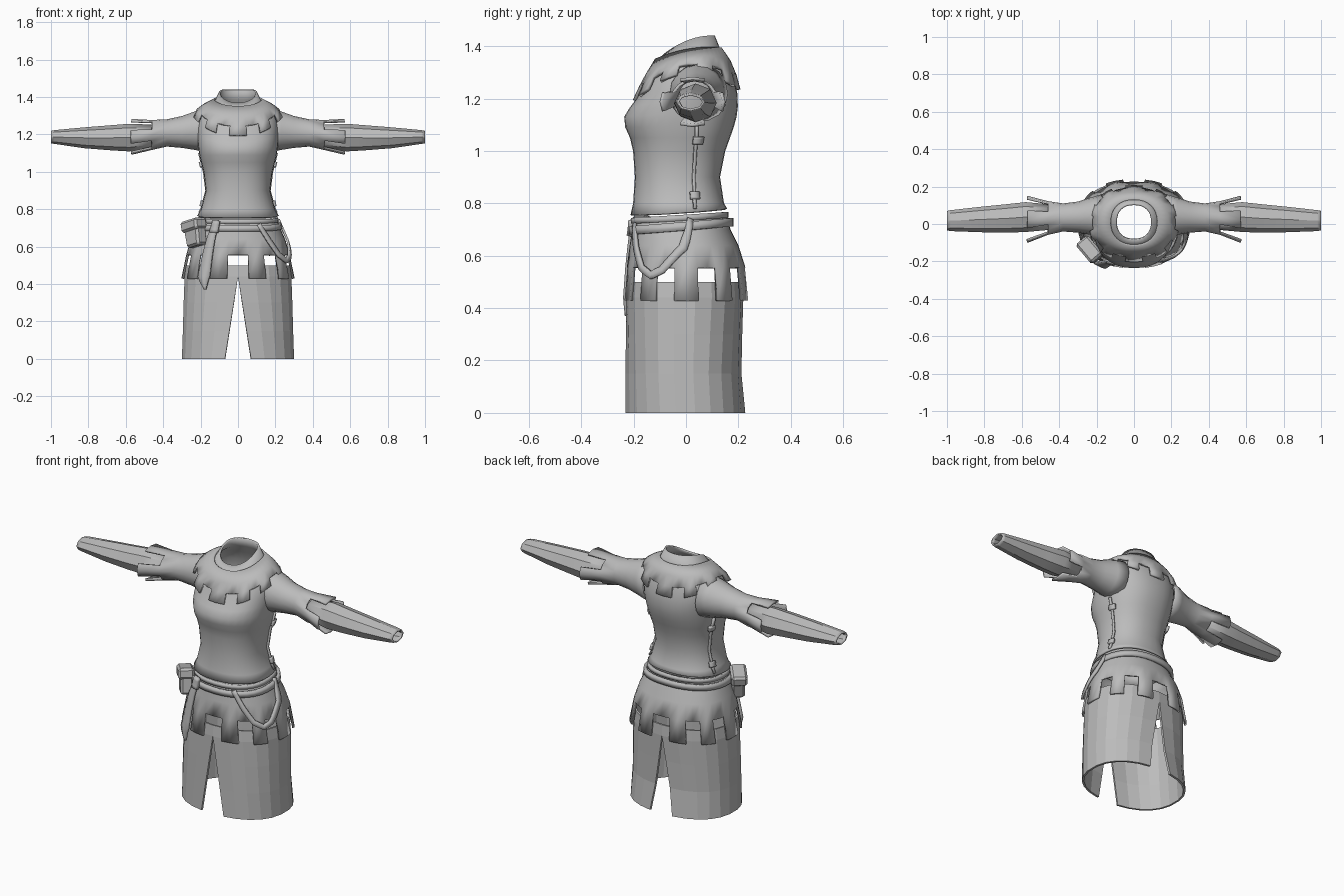
import bpy, bmesh
from math import sin, cos, radians, pi, copysign
from mathutils import Vector, Matrix

if "Cube" in bpy.data.objects:
    bpy.data.objects.remove(bpy.data.objects["Cube"])

cloth = bpy.data.materials.new("grey_cloth")
cloth.use_nodes = True
cloth.diffuse_color = (0.5, 0.5, 0.5, 1)
cloth.node_tree.nodes["Principled BSDF"].inputs["Base Color"].default_value = (0.5, 0.5, 0.5, 1)

# Ring tables, bottom to top: z front, z side, z back, y front, y back, half width
TORSO = [
    (.755, .765, .78, -.212, .157, .218), (.80, .80, .80, -.202, .145, .198),
    (.90, .90, .90, -.195, .13, .172), (1.0, 1.0, 1.0, -.202, .15, .184),
    (1.05, 1.05, 1.05, -.214, .168, .197), (1.09, 1.09, 1.09, -.232, .182, .207),
    (1.13, 1.14, 1.13, -.236, .193, .214), (1.165, 1.19, 1.17, -.215, .198, .218),
    (1.20, 1.24, 1.22, -.188, .196, .22), (1.25, 1.30, 1.28, -.165, .182, .21),
    (1.29, 1.345, 1.34, -.142, .158, .18), (1.345, 1.378, 1.39, -.112, .13, .125),
    (1.37, 1.425, 1.44, -.085, .11, .10)]
COLLAR = [
    (1.195, 1.30, 1.235, -.203, .208, .24), (1.248, 1.335, 1.29, -.178, .193, .222),
    (1.295, 1.36, 1.345, -.153, .17, .186), (1.352, 1.39, 1.395, -.118, .136, .128)]
HIPS = [
    (.43, .43, .43, -.237, .24, .303), (.555, .555, .555, -.226, .227, .277),
    (.64, .64, .64, -.215, .2, .252), (.70, .70, .70, -.205, .17, .225),
    (.75, .75, .76, -.2, .15, .206)]
SKIRT = [
    (0, 0, 0, -.235, .23, .302), (.15, .15, .15, -.232, .213, .297),
    (.30, .30, .30, -.23, .215, .293), (.44, .44, .44, -.228, .219, .288),
    (.50, .50, .50, -.222, .215, .28)]


def spow(v, e=0.88):
    return copysign(abs(v) ** e, v)


def ring_point(row, a):
    zf, zs, zb, yf, yb, w = row
    c, s = spow(cos(a)), spow(sin(a))
    z = zs + (zb - zf) / 2 * s + ((zf + zb) / 2 - zs) * s * s
    return Vector((w * c, (yf + yb) / 2 + (yb - yf) / 2 * s, z))


def ring(row, n):
    return [ring_point(row, -pi / 2 + 2 * pi * j / n) for j in range(n)]


def finish(obj, thick=0, mirror=False, smooth=35, offset=-1):
    obj.data.materials.append(cloth)
    if mirror:
        obj.modifiers.new("mirror", "MIRROR")
    if thick:
        mod = obj.modifiers.new("thickness", "SOLIDIFY")
        mod.thickness, mod.offset = thick, offset
    if smooth:
        bpy.ops.object.select_all(action="DESELECT")
        obj.select_set(True)
        bpy.context.view_layer.objects.active = obj
        bpy.ops.object.shade_smooth_by_angle(angle=radians(smooth))
    return obj


def new_object(name, bm):
    mesh = bpy.data.meshes.new(name)
    bm.to_mesh(mesh)
    bm.free()
    obj = bpy.data.objects.new(name, mesh)
    bpy.context.collection.objects.link(obj)
    return obj


def loft(name, rings, closed=True, keep=lambda i, j: True, **kw):
    bm = bmesh.new()
    vs = [[bm.verts.new(p) for p in r] for r in rings]
    n = len(vs[0])
    for i in range(len(vs) - 1):
        for j in range(n if closed else n - 1):
            if keep(i, j):
                k = (j + 1) % n
                bm.faces.new((vs[i][j], vs[i][k], vs[i + 1][k], vs[i + 1][j]))
    bmesh.ops.delete(bm, geom=[v for v in bm.verts if not v.link_faces], context="VERTS")
    return finish(new_object(name, bm), **kw)


def on_surface(table, deg, z, off):
    """Point on a lofted body at an angle and height, pushed outward."""
    z0 = max(table[0][1], min(table[-1][1], z))
    for lo, hi in zip(table, table[1:]):
        if z0 <= hi[1]:
            break
    t = (z0 - lo[1]) / (hi[1] - lo[1])
    _, _, _, yf, yb, w = [a + (b - a) * t for a, b in zip(lo, hi)]
    return ring_point((z, z, z, yf - off, yb + off, w + off), radians(deg))


def ribbon(name, table, path, widths, off=0.004, thick=0.012):
    """Flat strap following a body through (angle, height) points."""
    pts = []
    for (a, b), wa, wb in zip(zip(path, path[1:]), widths, widths[1:]):
        for k in range(4):
            t = k / 4
            pts.append((a[0] + (b[0] - a[0]) * t, a[1] + (b[1] - a[1]) * t, wa + (wb - wa) * t))
    pts.append((*path[-1], widths[-1]))
    scale = radians(0.25)
    rows = []
    for i, (a, z, w) in enumerate(pts):
        p, q = pts[max(i - 1, 0)], pts[min(i + 1, len(pts) - 1)]
        d = Vector(((q[0] - p[0]) * scale, q[1] - p[1])).normalized() * w / 2
        rows.append([on_surface(table, a + d.y * s / scale, z - d.x * s, off) for s in (1, 0, -1)])
    # running downward, the first side lies clockwise, so faces point outward
    return loft(name, rows, closed=False, thick=thick, offset=0)


def tooth(j):
    return ((j + 1) // 2) % 2 == 0


# Bodice, toothed collar, overskirt
loft("bodice", [ring(r, 32) for r in TORSO], thick=.01, smooth=50)
loft("collar", [ring(r, 40) for r in COLLAR], keep=lambda i, j: i > 0 or tooth(j), thick=.014)
loft("overskirt", [ring(r, 40) for r in HIPS], keep=lambda i, j: i > 0 or not tooth(j), thick=.012)

# Long skirt: two panels parted by front and back slits
panels = []
for row in SKIRT:
    gap = max(0, .188 * (1 - row[1] / .44))
    panels.append([ring_point(row, -pi / 2 + gap + (pi - 2 * gap) * j / 11) for j in range(12)])
    for end in (panels[-1][0], panels[-1][-1]):
        end.x = .07 * max(0, 1 - row[1] / .44)
loft("skirt_panels", panels, closed=False, mirror=True, thick=.012, smooth=0)

# Belts: one under the bodice hem, one slung lower
for name, zf, zb, h, yf, yb, w in (("upper_belt", .722, .745, .022, -.21, .163, .218),
                                   ("lower_belt", .68, .712, .032, -.219, .182, .237)):
    loft(name, [ring((zf + d, (zf + zb) / 2 + d, zb + d, yf, yb, w - d / 6), 32) for d in (0, h)],
         thick=.016)


# Sleeves: x, y centre, z centre, y radius, z radius
def arm_rings(rows, n):
    return [[(x, y + ry * cos(2 * pi * j / n), z + rz * sin(2 * pi * j / n)) for j in range(n)]
            for x, y, z, ry, rz in rows]


UPPER = [(.17, .045, 1.22, .115, .115), (.23, .042, 1.22, .1, .103), (.30, .037, 1.213, .083, .085),
         (.38, .035, 1.208, .075, .073), (.46, .032, 1.197, .09, .08), (.57, .025, 1.187, .126, .096)]
LOWER = [(.45, .037, 1.19, .068, .062), (.58, .037, 1.183, .08, .074), (.68, .03, 1.182, .076, .067),
         (.82, .024, 1.182, .068, .056), (.98, .018, 1.186, .056, .037), (1.0, .018, 1.186, .052, .033)]
loft("upper_sleeves", arm_rings(UPPER, 16), keep=lambda i, j: i < 4 or tooth(j),
     mirror=True, thick=.012)
loft("lower_sleeves", arm_rings(LOWER, 8), mirror=True, thick=.008, smooth=20)

# Side seams with small clasps
for side, turn in (("left", lambda a: a), ("right", lambda a: 180 - a)):
    ribbon(side + "_side_seam", TORSO, [(turn(17), .78), (turn(19), .9), (turn(15), 1.1)], [.016] * 3)
    for label, z, a in (("lower", .83, 18), ("upper", 1.04, 18)):
        ribbon(f"{side}_{label}_clasp", TORSO, [(turn(a), z - .014), (turn(a), z + .014)],
               [.05, .05], off=.01, thick=.014)

# Hanging loop on the left hip, belt tail on the right front
ribbon("hip_loop", HIPS, [(-64, .72), (-54, .63), (-43, .555), (-31, .525), (-20, .545), (-1, .63),
                          (10, .74)], [.028] * 7, off=.012)
ribbon("belt_tail", HIPS, [(-118, .74), (-120, .6), (-122, .44), (-120, .37)],
       [.04, .05, .06, .008], off=.02)
ribbon("belt_knot", HIPS, [(-117, .675), (-117, .735)], [.045, .045], off=.022, thick=.02)


# Belt pouch with a lid
def pouch_part(name, size, shift, taper):
    bm = bmesh.new()
    bmesh.ops.create_cube(bm, size=1)
    for v in bm.verts:
        f = taper if v.co.z < 0 else 1
        v.co = Vector((v.co.x * size[0] * f, v.co.y * size[1], v.co.z * size[2])) + Vector(shift)
    bmesh.ops.bevel(bm, geom=bm.edges[:], offset=.012, segments=1, affect="EDGES")
    bm.transform(Matrix.Translation((-.228, -.142, .67)) @ Matrix.Rotation(radians(-50), 4, "Z")
                 @ Matrix.Rotation(radians(-12), 4, "Y"))
    finish(new_object(name, bm), smooth=0)


pouch_part("pouch_body", (.12, .07, .12), (0, 0, -.01), .85)
pouch_part("pouch_lid", (.135, .085, .06), (0, -.004, .045), .97)
